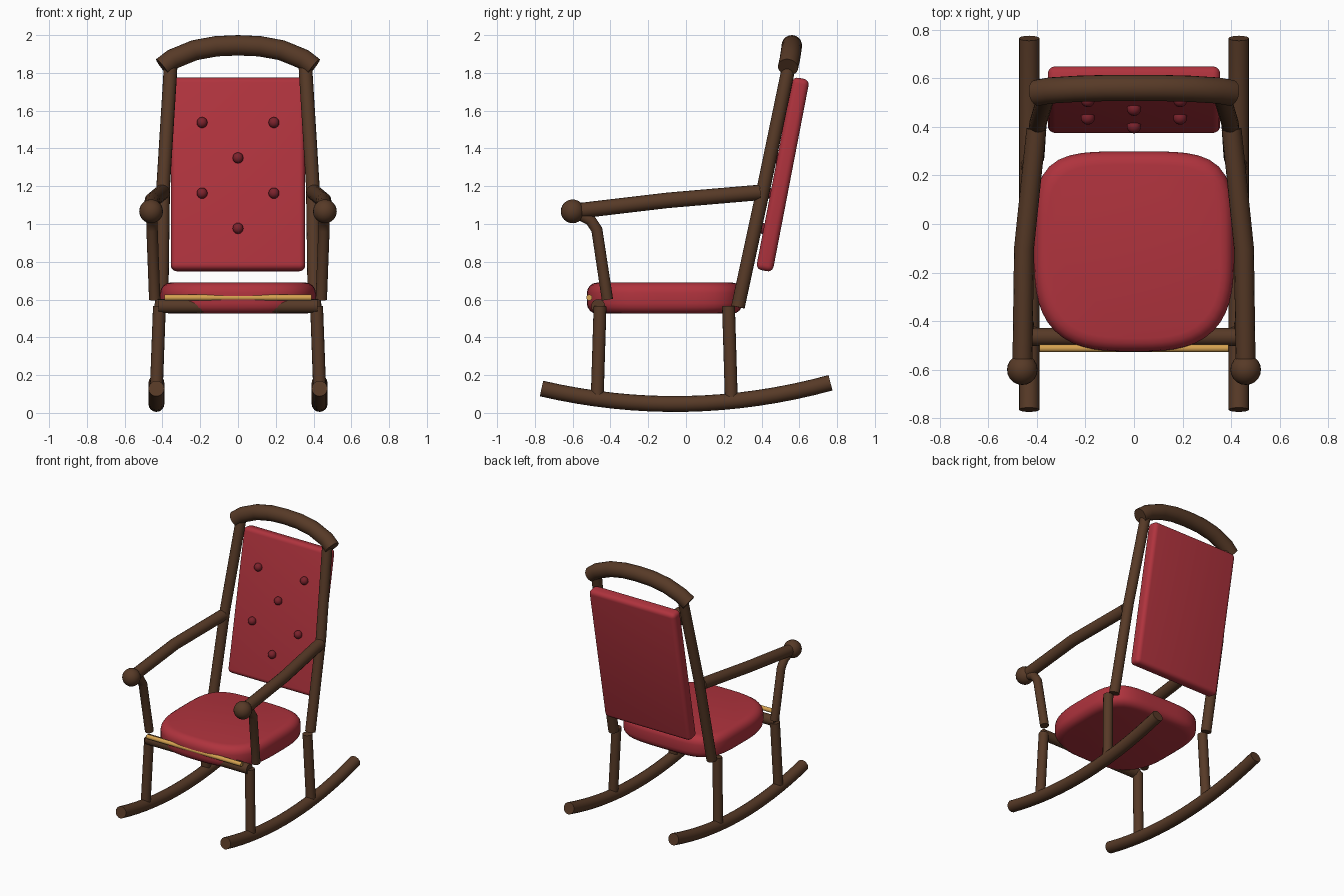
import bpy, bmesh, math
from mathutils import Vector

if "Cube" in bpy.data.objects:
    bpy.data.objects.remove(bpy.data.objects["Cube"])


def material(name, rgb):
    m = bpy.data.materials.new(name)
    m.diffuse_color = (*rgb, 1)
    m.use_nodes = True
    m.node_tree.nodes["Principled BSDF"].inputs["Base Color"].default_value = m.diffuse_color
    return m


WOOD = material("dark_wood", (0.095, 0.042, 0.020))
RED = material("red_fabric", (0.43, 0.033, 0.047))
BUTTON = material("dark_red_button", (0.20, 0.016, 0.025))
GOLD = material("gold_trim", (0.66, 0.36, 0.08))


def finish(ob, mat, angle=40):
    ob.data.materials.clear()
    ob.data.materials.append(mat)
    bpy.ops.object.select_all(action='DESELECT')
    ob.select_set(True)
    bpy.context.view_layer.objects.active = ob
    bpy.ops.object.shade_smooth_by_angle(angle=math.radians(angle))
    return ob


def mesh_object(name, bm, mat):
    bmesh.ops.recalc_face_normals(bm, faces=bm.faces)
    me = bpy.data.meshes.new(name)
    bm.to_mesh(me)
    bm.free()
    ob = bpy.data.objects.new(name, me)
    bpy.context.collection.objects.link(ob)
    return finish(ob, mat)


def tube(name, points, radius, mat=WOOD, sides=16):
    """Round bar swept along a path, with mitred bends and flat ends."""
    pts = [Vector(p) for p in points]
    bm = bmesh.new()
    rings = []
    side = None
    for i, p in enumerate(pts):
        d_in = (p - pts[i - 1]).normalized() if i else (pts[1] - p).normalized()
        d_out = (pts[i + 1] - p).normalized() if i < len(pts) - 1 else d_in
        d = (d_in + d_out).normalized()
        ref = side if side else d.orthogonal()
        side = (ref - d * ref.dot(d)).normalized()
        up = d.cross(side)
        rings.append([bm.verts.new(p + radius * (side * math.cos(a) + up * math.sin(a)))
                      for a in (2 * math.pi * k / sides for k in range(sides))])
    for a, b in zip(rings, rings[1:]):
        for k in range(sides):
            n = (k + 1) % sides
            bm.faces.new((a[k], a[n], b[n], b[k]))
    bm.faces.new(rings[0])
    bm.faces.new(rings[-1])
    return mesh_object(name, bm, mat)


def ball(name, loc, radius, mat, u=20, v=12):
    bm = bmesh.new()
    bmesh.ops.create_uvsphere(bm, u_segments=u, v_segments=v, radius=radius)
    bmesh.ops.translate(bm, verts=bm.verts, vec=loc)
    return mesh_object(name, bm, mat)


# Parts that repeat on the left and right
for s, label in ((-1, "left"), (1, "right")):
    ys = [-0.765 + 1.53 * i / 16 for i in range(17)]
    tube(label + "_rocker", [(s * 0.432, y, 0.047 + 0.165 * (y + 0.06) ** 2) for y in ys], 0.042)
    tube(label + "_front_leg", [(s * 0.434, -0.47, 0.08), (s * 0.416, -0.455, 0.565)], 0.034)
    tube(label + "_rear_leg", [(s * 0.434, 0.24, 0.07), (s * 0.416, 0.225, 0.565)], 0.034)
    tube(label + "_back_post", [(s * 0.405, 0.275, 0.56), (s * 0.396, 0.413, 1.2),
                                (s * 0.355, 0.55, 1.86)], 0.036)
    tube(label + "_arm", [(s * 0.46, -0.60, 1.066), (s * 0.453, -0.10, 1.125),
                          (s * 0.402, 0.39, 1.167)], 0.041)
    tube(label + "_arm_support", [(s * 0.458, -0.57, 1.055), (s * 0.456, -0.505, 1.02),
                                  (s * 0.455, -0.472, 0.97), (s * 0.441, -0.416, 0.60)], 0.03)
    ball(label + "_arm_knob", (s * 0.46, -0.60, 1.067), 0.063, WOOD)

# Curved crest rail
half = [(0.40, 0.54, 1.83), (0.345, 0.55, 1.873), (0.23, 0.557, 1.92), (0.115, 0.56, 1.941)]
tube("crest_rail", [(-x, y, z) for x, y, z in half] + [(0, 0.56, 1.946)] + half[::-1], 0.054, sides=20)

# Front rail and gold trim
tube("front_rail", [(-0.42, -0.465, 0.565), (0.42, -0.465, 0.565)], 0.037)
tube("gold_trim_rod", [(-0.39, -0.512, 0.61), (0.39, -0.512, 0.61)], 0.016, GOLD, 12)

# Seat cushion: squarish oval outline with a rounded rim
bm = bmesh.new()
N, R, H = 64, 0.055, 0.0825
rows = [(R * (1 - math.cos(t)), -(H - R) + R * math.sin(t))
        for t in (math.radians(a) for a in (-90, -67, -45, -22, 0))]
rows += [(inset, -z) for inset, z in rows[::-1]]
rings = []
for inset, z in rows:
    ring = []
    for k in range(N):
        a = 2 * math.pi * k / N
        c, q = math.cos(a), math.sin(a)
        n = 4.2 if q > 0 else 3.0
        r = (abs(c) ** n + abs(q) ** n) ** (-1 / n) * (0.412 - inset)
        ring.append(bm.verts.new((r * c, r * q - 0.113, 0.6075 + z)))
    rings.append(ring)
for a, b in zip(rings, rings[1:]):
    for k in range(N):
        n = (k + 1) % N
        bm.faces.new((a[k], a[n], b[n], b[k]))
bm.faces.new(rings[0])
bm.faces.new(rings[-1])
mesh_object("seat_cushion", bm, RED)

# Leaning padded back
bm = bmesh.new()
bmesh.ops.create_cube(bm, size=1)
bmesh.ops.scale(bm, verts=bm.verts, vec=(0.71, 0.09, 1.037))
bmesh.ops.bevel(bm, geom=bm.edges[:], offset=0.03, segments=5, profile=0.5, affect='EDGES')
back = mesh_object("back_cushion", bm, RED)
back.location = (0, 0.512, 1.262)
back.rotation_euler.x = -math.radians(10.9)

# Tufting buttons on the front of the back cushion
for i, (x, z) in enumerate([(-0.19, 1.537), (0.19, 1.537), (0, 1.35),
                            (-0.19, 1.163), (0.19, 1.163), (0, 0.977)]):
    ball(f"back_button_{i + 1}", (x, 0.362 + 0.193 * (z - 0.77), z), 0.029, BUTTON, 14, 8)
